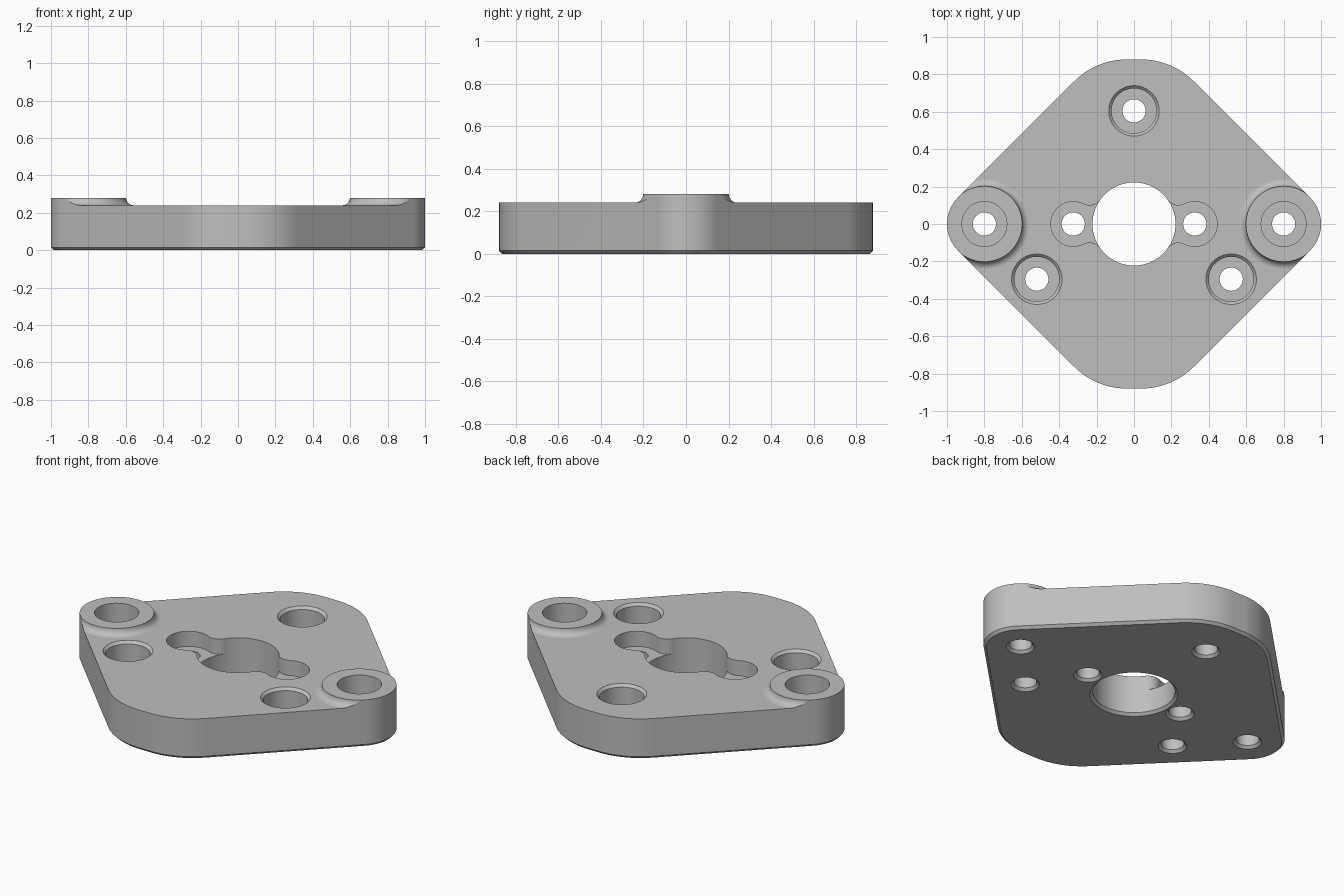
import bpy, bmesh
from math import sin, cos, pi, radians, hypot, atan2

cube = bpy.data.objects.get("Cube")
if cube:
    bpy.data.objects.remove(cube)

TOP, BOSS_TOP, CHAMFER = 0.24, 0.28, 0.015
HOLE_R, BORE_R, FLOOR = 0.062, 0.12, 0.1
CENTRE_R, SLOT_X, BOSS_X = 0.222, 0.325, 0.8

grey = bpy.data.materials.new("plain grey")
grey.use_nodes = True
colour = (0.52, 0.52, 0.52, 1)
grey.diffuse_color = colour
grey.node_tree.nodes["Principled BSDF"].inputs["Base Color"].default_value = colour


def arc(cx, cy, r, start, end, steps):
    angles = [radians(start + (end - start) * i / steps) for i in range(steps + 1)]
    return [(cx + r * cos(a), cy + r * sin(a)) for a in angles]


def loft(name, rings):
    """Closed solid through rings given as (points, z), bottom to top."""
    bm = bmesh.new()
    loops = [[bm.verts.new((x, y, z)) for x, y in pts] for pts, z in rings]
    n = len(loops[0])
    for low, high in zip(loops, loops[1:]):
        for i in range(n):
            j = (i + 1) % n
            bm.faces.new((low[i], low[j], high[j], high[i]))
    bm.faces.new(loops[0][::-1])
    bm.faces.new(loops[-1])
    bmesh.ops.recalc_face_normals(bm, faces=bm.faces)
    mesh = bpy.data.meshes.new(name)
    bm.to_mesh(mesh)
    bm.free()
    obj = bpy.data.objects.new(name, mesh)
    bpy.context.collection.objects.link(obj)
    mesh.materials.append(grey)
    return obj


def lathe(name, x, y, profile, sides=64):
    return loft(name, [(arc(x, y, r, 0, 360, sides)[:-1], z) for r, z in profile])


def cut(target, cutter):
    mod = target.modifiers.new("cut", 'BOOLEAN')
    mod.operation, mod.solver, mod.object = 'DIFFERENCE', 'EXACT', cutter
    bpy.context.view_layer.objects.active = target
    bpy.ops.object.modifier_apply(modifier=mod.name)
    bpy.data.objects.remove(cutter)


def outline(inset):
    """Diamond with rounded corners."""
    big, small = 0.4 - inset, 0.2 - inset
    return (arc(BOSS_X, 0, small, -45, 45, 20)
            + arc(0.037, 0.48, big, 45, 90, 12) + arc(-0.037, 0.48, big, 90, 135, 12)
            + arc(-BOSS_X, 0, small, 135, 225, 20)
            + arc(-0.037, -0.48, big, 225, 270, 12) + arc(0.037, -0.48, big, 270, 315, 12))


# Plate blank with chamfered bottom edge
plate = loft("mounting_plate", [(outline(CHAMFER), 0), (outline(0), CHAMFER),
                                (outline(0), BOSS_TOP)])

# Lower the top face, leaving two bosses with concave fillets
square = [(-2, -2), (2, -2), (2, 2), (-2, 2)]
clearing = loft("top_clearing", [(square, TOP), (square, 0.4)])
fillet = [(0.242 - 0.04 * sin(t), TOP + 0.04 * (1 - cos(t)))
          for t in [i * pi / 16 for i in range(9)]]
for side in (-1, 1):
    cut(clearing, lathe("boss", side * BOSS_X, 0,
                        [(0.242, 0.2)] + fillet + [(0.202, 0.5)], 96))
cut(plate, clearing)

# Holes chamfered underneath, with counterbores above
hole = [(HOLE_R + 0.025, -0.01), (HOLE_R, CHAMFER)]
bore = hole + [(HOLE_R, FLOOR), (BORE_R, FLOOR)]
for side in (-1, 1):
    cut(plate, lathe("boss_hole", side * BOSS_X, 0, bore + [(BORE_R, 0.4)]))
for angle in (90, 210, 330):
    a = radians(angle)
    cut(plate, lathe("screw_hole", 0.6 * cos(a), 0.6 * sin(a) + 0.005,
                     bore + [(BORE_R, TOP - 0.015), (BORE_R + 0.025, TOP + 0.01)]))

# Centre opening
cut(plate, lathe("centre_hole", 0, 0, [(CENTRE_R + 0.025, -0.01), (CENTRE_R, CHAMFER),
                                       (CENTRE_R, 0.4)], 96))

# Side slots: round pocket blended into the centre opening
blend = 0.07
d1, d2 = CENTRE_R + blend, BORE_R + blend
fx = (d1 ** 2 - d2 ** 2 + SLOT_X ** 2) / (2 * SLOT_X)
fy = (d1 ** 2 - fx ** 2) ** 0.5
a1 = atan2(fy, fx) * 180 / pi + 180
a2 = atan2(-fy, SLOT_X - fx) * 180 / pi + 360
neck = arc(fx, fy, blend, a1, a2, 10)
upper = [(0.05, neck[0][1])] + neck + arc(SLOT_X, 0, BORE_R, a2 - 180, 0, 24)[1:]
slot = upper + [(x, -y) for x, y in upper[-2::-1]]
for side in (-1, 1):
    pts = [(side * x, y) for x, y in slot]
    cut(plate, loft("slot", [(pts, TOP - 0.09), (pts, 0.4)]))
    cut(plate, lathe("slot_hole", side * SLOT_X, 0, hole + [(HOLE_R, 0.4)]))

# Smooth curved walls, keep crisp edges and flat faces
bpy.ops.object.select_all(action='DESELECT')
plate.select_set(True)
bpy.context.view_layer.objects.active = plate
bpy.ops.object.shade_smooth_by_angle(angle=radians(30))
weighted = plate.modifiers.new("even_shading", 'WEIGHTED_NORMAL')
weighted.keep_sharp = True
